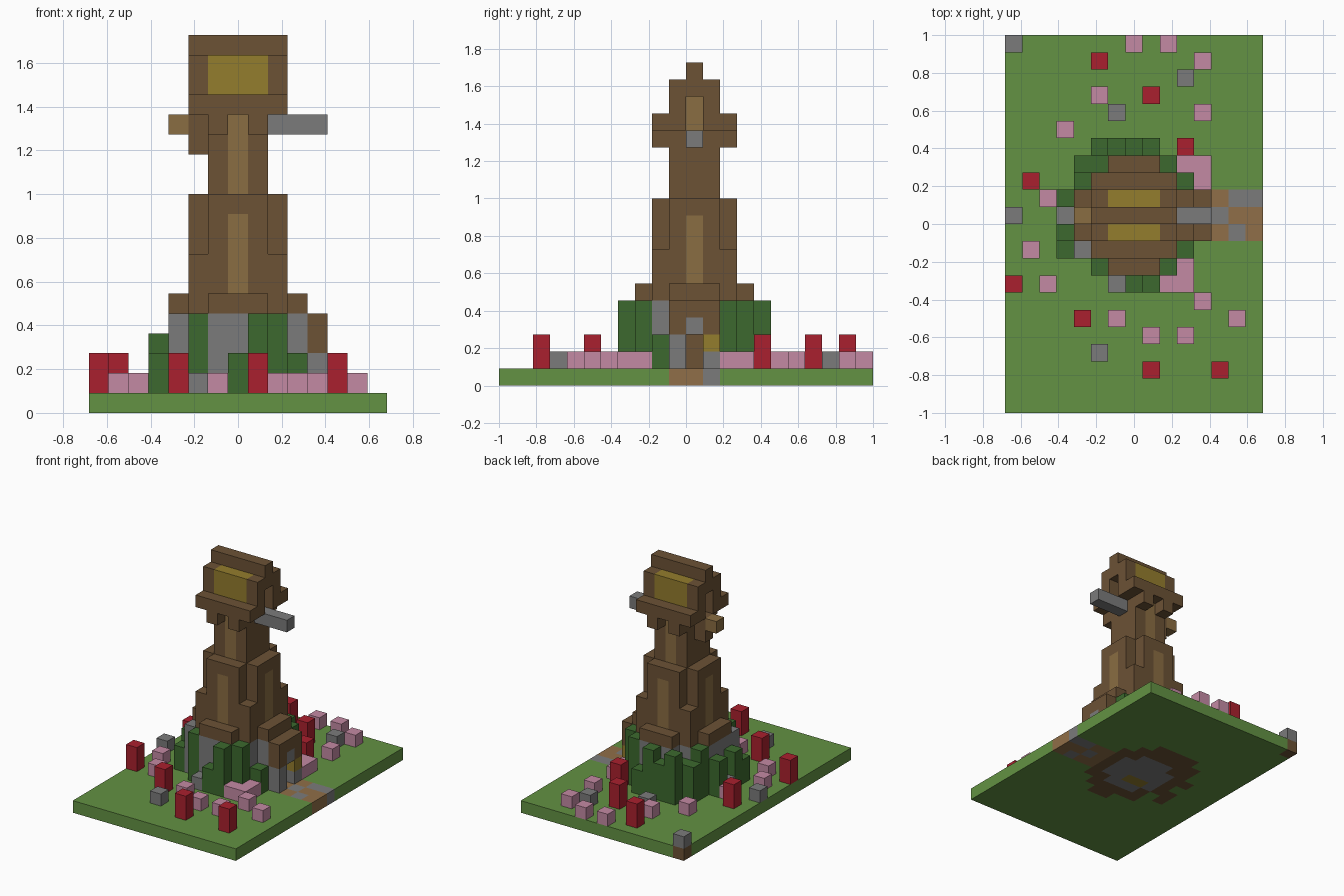
import bpy
import bmesh
from mathutils import Vector

if "Cube" in bpy.data.objects:
    bpy.data.objects.remove(bpy.data.objects["Cube"])

UNIT = 2 / 22  # edge of one block


# Materials
def linear(byte):
    c = byte / 255
    return c / 12.92 if c <= 0.04045 else ((c + 0.055) / 1.055) ** 2.4


def material(name, colour):
    rgba = [linear(b) for b in bytes.fromhex(colour)] + [1]
    mat = bpy.data.materials.new(name)
    mat.use_nodes = True
    mat.diffuse_color = rgba
    mat.node_tree.nodes["Principled BSDF"].inputs["Base Color"].default_value = rgba
    return mat


GRASS = material("grass green", "639243")
LEAF = material("leaf green", "3c692e")
WOOD = material("dark wood", "6c5235")
PLANK = material("light wood", "8a6d42")
GOLD = material("gold", "947d2d")
STONE = material("stone grey", "7b7b7b")
RED = material("flower red", "aa202e")
PINK = material("flower pink", "c48aa4")
DIRT = material("path tan", "906f48")


# Blocks are kept as {(x, y, z): material}, with the tower axis at x = y = 0
def box(cells, mat, xs, ys, zs):
    for x in range(xs[0], xs[1] + 1):
        for y in range(ys[0], ys[1] + 1):
            for z in range(zs[0], zs[1] + 1):
                cells[x, y, z] = mat


def octagon(radius):
    span = range(-radius, radius + 1)
    return [(x, y) for x in span for y in span if abs(x) + abs(y) <= radius + 1]


def build(name, cells):
    """Mesh the outer faces of a set of blocks and merge the flat ones."""
    bm = bmesh.new()
    used = list(dict.fromkeys(cells.values()))
    for cell, mat in cells.items():
        centre = Vector(cell) + Vector((0, 0.5, 0.5))
        for axis in range(3):
            for sign in (-1, 1):
                near = list(cell)
                near[axis] += sign
                if tuple(near) in cells:
                    continue
                n, u, v = Vector(), Vector(), Vector()
                n[axis] = sign / 2
                u[(axis + 1) % 3] = 0.5
                v[(axis + 2) % 3] = sign / 2
                ring = (-u - v, u - v, u + v, v - u)
                face = bm.faces.new([bm.verts.new((centre + n + c) * UNIT) for c in ring])
                face.material_index = used.index(mat)
    bmesh.ops.remove_doubles(bm, verts=bm.verts, dist=UNIT / 100)
    bmesh.ops.dissolve_limit(bm, angle_limit=0.01, verts=bm.verts, edges=bm.edges,
                             delimit={"MATERIAL"})
    mesh = bpy.data.meshes.new(name)
    bm.to_mesh(mesh)
    bm.free()
    for mat in used:
        mesh.materials.append(mat)
    obj = bpy.data.objects.new(name, mesh)
    bpy.context.collection.objects.link(obj)


# Bushes: height -> ground positions
bushes = {}
bush_plan = {
    4: [(-2, 4), (0, 4), (-3, 2), (3, 2), (2, 3), (-2, -3), (2, -3), (1, -4)],
    3: [(-1, 4), (-3, 3), (-4, 1), (-4, -1), (-2, 3)],
    2: [(1, 4), (-4, -2), (0, -4), (3, -2)],
}
for height, spots in bush_plan.items():
    for x, y in spots:
        box(bushes, LEAF, (x, x), (y, y), (1, height))
build("bushes", bushes)

# Stone foundation with a timber ledge
foundation = {}
wall = octagon(3) + [(s * 2, t * 2) for s in (-1, 1) for t in (-1, 1)]
for x, y in wall:
    box(foundation, STONE, (x, x), (y, y), (1, 4))
    foundation[x, y, 5] = WOOD
box(foundation, WOOD, (3, 3), (0, 0), (1, 2))
box(foundation, STONE, (-3, -3), (-2, -2), (1, 4))
build("foundation", foundation)

# Doorway on the side facing the path
porch = {}
box(porch, WOOD, (4, 4), (-1, 1), (3, 4))
box(porch, STONE, (4, 4), (-1, -1), (1, 2))
porch[4, 0, 3] = porch[4, 1, 1] = STONE
porch[4, 1, 2] = GOLD
build("doorway", porch)

# Ground, with the footprint and path let into it
ground = {}
box(ground, GRASS, (-7, 7), (-11, 10), (0, 0))
for x, y in wall + [(x, y) for x, y, z in bushes]:
    ground[x, y, 0] = WOOD
for x, y in octagon(2):
    ground[x, y, 0] = STONE
box(ground, GOLD, (-1, 0), (-1, -1), (0, 0))
box(ground, DIRT, (4, 7), (-1, 1), (0, 0))
for x, y in [(5, 0), (6, 1), (6, -1), (7, 1)]:
    ground[x, y, 0] = STONE
ground[-7, 10, 0] = WOOD
build("ground", ground)

# Lower tower: square foot, then a cross plan, with a light panel per side
lower = {}
box(lower, WOOD, (-2, 2), (-2, 2), (6, 7))
box(lower, WOOD, (-2, 2), (-1, 1), (8, 10))
box(lower, WOOD, (-1, 1), (-2, 2), (8, 10))
for s in (-2, 2):
    box(lower, PLANK, (0, 0), (s, s), (6, 9))
    box(lower, PLANK, (s, s), (0, 0), (6, 9))
build("lower_tower", lower)

# Upper shaft with light panels and brackets under the head
shaft = {}
box(shaft, WOOD, (-1, 1), (-1, 1), (11, 14))
for s in (-1, 1):
    box(shaft, PLANK, (0, 0), (s, s), (11, 14))
    for t in (-1, 1):
        shaft[s, t * 2, 14] = WOOD
build("upper_shaft", shaft)

# Head: eaves, gold roof panels, ridge and recessed gable ends
head = {}
box(head, WOOD, (-2, 2), (-2, 2), (15, 15))
box(head, WOOD, (-2, 2), (-1, 1), (16, 17))
box(head, WOOD, (-2, 2), (0, 0), (18, 18))
for s in (-1, 1):
    box(head, GOLD, (-1, 1), (s, s), (16, 17))
    for z in (15, 16):
        del head[s * 2, 0, z]
        head[s, 0, z] = PLANK
build("tower_head", head)

# Barrel on one side, bracket and handle on the other
barrel = {}
box(barrel, STONE, (2, 4), (0, 0), (14, 14))
build("barrel", barrel)
handle = {(-3, 0, 14): PLANK}
box(handle, WOOD, (-2, -2), (0, 0), (13, 14))
build("handle", handle)

# Flowers and loose stones
garden = [
    ("red_flowers", RED, 2, [(-2, 9), (1, 7), (3, 4), (-6, 2), (-7, -4), (-3, -6),
                             (1, -9), (5, -9)]),
    ("pink_flowers", PINK, 1, [(0, 10), (2, 10), (4, 9), (-2, 7), (4, 6), (-4, 5),
                               (3, 3), (4, 3), (4, 2), (-5, 1), (-6, -2), (-5, -4),
                               (3, -3), (3, -4), (2, -4), (4, -5), (-1, -6), (6, -6),
                               (1, -7), (3, -7)]),
    ("loose_stones", STONE, 1, [(-7, 10), (3, 8), (-1, 6), (-7, 0), (-4, 0), (-1, -4),
                                (-2, -8)]),
]
for name, mat, height, spots in garden:
    cells = {}
    for x, y in spots:
        box(cells, mat, (x, x), (y, y), (1, height))
    build(name, cells)
